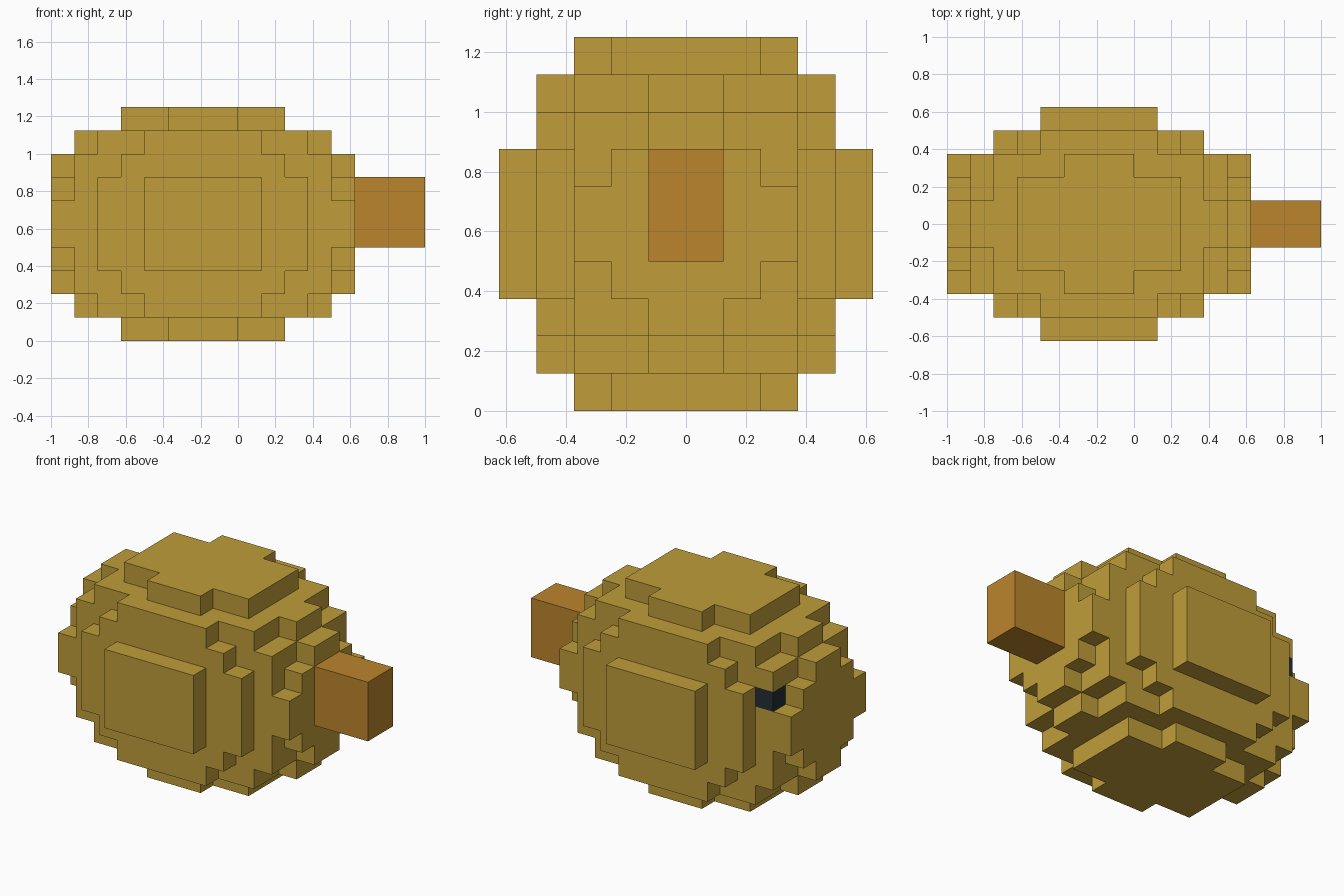
import bpy
import bmesh
from mathutils import Vector

if "Cube" in bpy.data.objects:
    bpy.data.objects.remove(bpy.data.objects["Cube"], do_unlink=True)

U = 0.125                                # edge of one block
CENTRE = Vector((-0.1875, 0, 0.625))     # middle of the body

# Half length along x, in blocks, for each row: outer list by |y|, inner by |z|
HALF_LENGTH = [[6, 6, 6, 5, 3],
               [6, 6, 5, 4, 3],
               [6, 5, 5, 4, 1],
               [4, 4, 3, 2],
               [2, 2]]


def material(name, colour):
    mat = bpy.data.materials.new(name)
    mat.use_nodes = True
    mat.diffuse_color = (*colour, 1)
    mat.node_tree.nodes["Principled BSDF"].inputs["Base Color"].default_value = (*colour, 1)
    return mat


def ring(j):
    """Distance of a block row from the middle plane, for rows -5 to 4."""
    return j if j >= 0 else -j - 1


def block_mesh(name, cells, origin, mats, paint=lambda cell: 0):
    """Make the outer skin of a set of blocks, with coplanar faces merged."""
    bm = bmesh.new()
    verts = {}

    def vert(p):
        if p not in verts:
            verts[p] = bm.verts.new(origin + Vector(p) * U)
        return verts[p]

    for cell in sorted(cells):
        for axis in range(3):
            for side in (0, 1):
                neighbour = list(cell)
                neighbour[axis] += 2 * side - 1
                if tuple(neighbour) in cells:
                    continue
                corners = []
                for s, t in ((0, 0), (1, 0), (1, 1), (0, 1)):
                    p = list(cell)
                    p[axis] += side
                    p[(axis + 1) % 3] += s
                    p[(axis + 2) % 3] += t
                    corners.append(vert(tuple(p)))
                face = bm.faces.new(corners if side else corners[::-1])
                face.material_index = paint(cell)
    bmesh.ops.dissolve_limit(bm, angle_limit=0.01, verts=bm.verts[:],
                             edges=bm.edges[:], delimit={'MATERIAL'})
    mesh = bpy.data.meshes.new(name)
    bm.to_mesh(mesh)
    bm.free()
    for mat in mats:
        mesh.materials.append(mat)
    obj = bpy.data.objects.new(name, mesh)
    bpy.context.collection.objects.link(obj)
    return obj


ochre = material("ochre", (0.523, 0.337, 0.042))
orange = material("burnt orange", (0.503, 0.235, 0.026))
dark = material("dark slate", (0.016, 0.028, 0.034))

# Rounded block body, with one dark eye block at the back
body_cells = set()
for y in range(-5, 5):
    row = HALF_LENGTH[ring(y)]
    for z in range(-5, 5):
        if ring(z) < len(row):
            half = row[ring(z)]
            body_cells.update((x, y, z) for x in range(-half, half + 1))

EYE = (-5, 2, 1)
block_mesh("body", body_cells, CENTRE - Vector((U / 2, 0, 0)), [ochre, dark],
           lambda cell: int(cell == EYE))

# Stem on the +x end
stem_cells = {(x, y, z) for x in range(3) for y in (-1, 0) for z in range(3)}
block_mesh("stem", stem_cells, Vector((0.625, 0, 0.5)), [orange])
